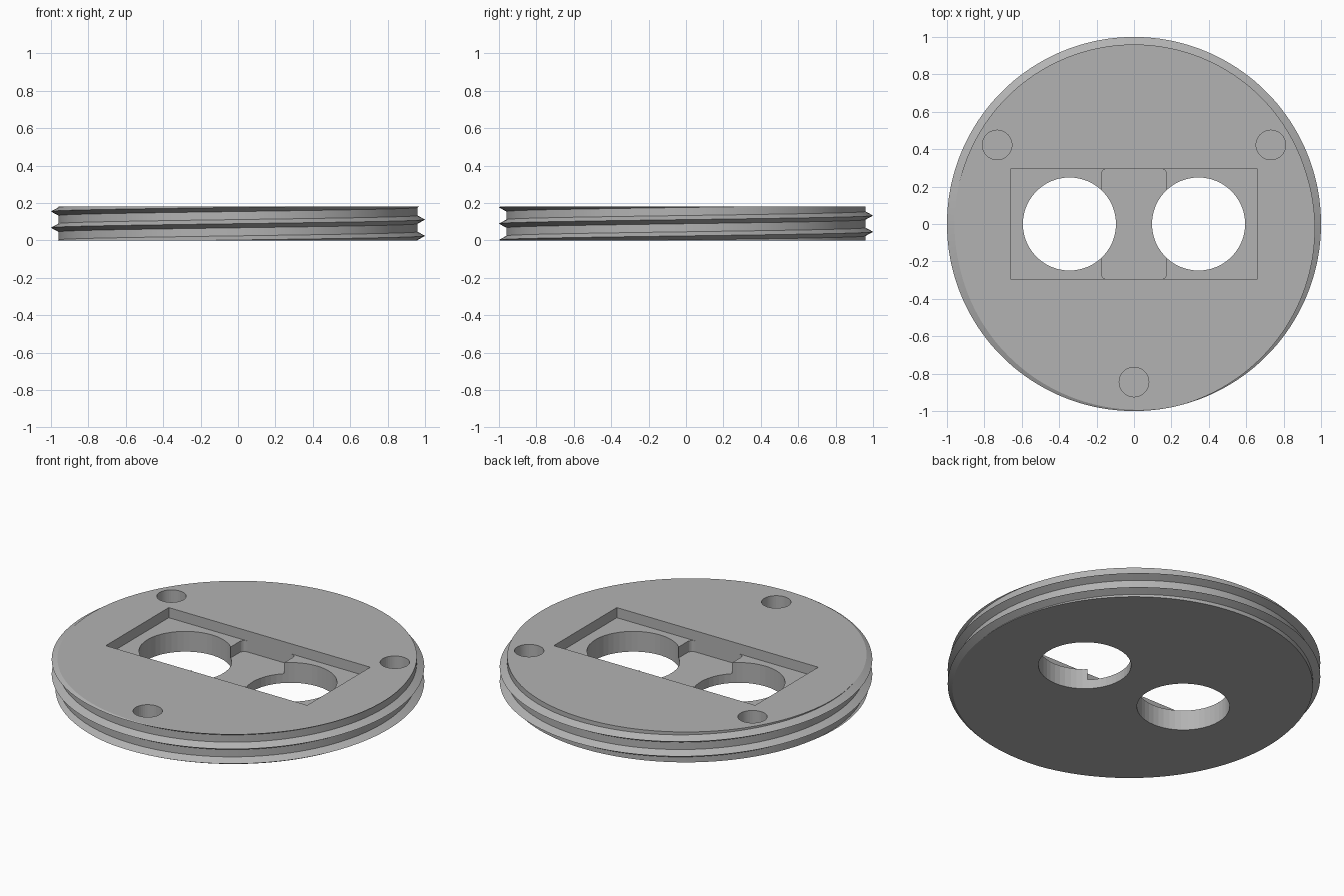
import bpy, bmesh, math

if "Cube" in bpy.data.objects:
    bpy.data.objects.remove(bpy.data.objects["Cube"], do_unlink=True)

HEIGHT, CORE, CREST = 0.18, 0.96, 1.0
PITCH, FLANK, START = 0.087, 0.022, 0.024
SEGMENTS = 180

grey = bpy.data.materials.new("plain_grey")
grey.use_nodes = True
colour = (0.45, 0.45, 0.45, 1)
grey.diffuse_color = colour
grey.node_tree.nodes["Principled BSDF"].inputs["Base Color"].default_value = colour


def add_object(name, bm):
    bmesh.ops.recalc_face_normals(bm, faces=bm.faces)
    mesh = bpy.data.meshes.new(name)
    bm.to_mesh(mesh)
    bm.free()
    mesh.materials.append(grey)
    obj = bpy.data.objects.new(name, mesh)
    bpy.context.collection.objects.link(obj)
    return obj


def threaded_disc():
    """Disc whose rim is a helical V thread, trimmed flat at top and bottom."""
    bm = bmesh.new()
    columns = []
    for i in range(SEGMENTS + 1):
        turn = i / SEGMENTS
        angle = math.tau * turn
        heights = [0]
        for k in range(-2, 4):
            crest = START + PITCH * (k + turn)
            heights += [crest - FLANK, crest, crest + FLANK]
        heights.append(HEIGHT)
        column = []
        for h in heights:
            z = min(max(h, 0), HEIGHT)
            # distance to the nearest crest decides the radius
            phase = (z - START) / PITCH - turn
            away = abs(phase - round(phase)) * PITCH
            r = CORE + (CREST - CORE) * max(0, 1 - away / FLANK)
            column.append(bm.verts.new((r * math.cos(angle), r * math.sin(angle), z)))
        columns.append(column)
    for a, b in zip(columns, columns[1:]):
        for j in range(len(a) - 1):
            bm.faces.new((a[j], b[j], b[j + 1], a[j + 1]))
    for row in (0, -1):
        bm.faces.new([c[row] for c in columns[:-1]])
    bmesh.ops.remove_doubles(bm, verts=bm.verts, dist=0.00005)
    bmesh.ops.dissolve_degenerate(bm, edges=bm.edges, dist=0.00001)
    return add_object("threaded_disc", bm)


def box_cutter(name, half_x, half_y, floor, corner=0):
    bm = bmesh.new()
    bmesh.ops.create_cube(bm, size=2)
    for v in bm.verts:
        v.co = (v.co.x * half_x, v.co.y * half_y, floor if v.co.z < 0 else 0.3)
    if corner:
        upright = [e for e in bm.edges if abs(e.verts[0].co.z - e.verts[1].co.z) > 0.1]
        bmesh.ops.bevel(bm, geom=upright, offset=corner, segments=5, profile=0.5, affect='EDGES')
    return add_object(name, bm)


def round_cutter(name, x, y, radius, floor, sides):
    bm = bmesh.new()
    bmesh.ops.create_cone(bm, cap_ends=True, segments=sides, radius1=radius,
                          radius2=radius, depth=1)
    bmesh.ops.translate(bm, verts=bm.verts, vec=(x, y, floor + 0.5))
    return add_object(name, bm)


disc = threaded_disc()

# Rectangular recess, deeper middle bay, two through holes, three blind holes
cutters = [box_cutter("recess_cutter", 0.66, 0.295, 0.12),
           box_cutter("middle_bay_cutter", 0.175, 0.295, 0.055, 0.03)]
for side in (-1, 1):
    cutters.append(round_cutter("through_hole_cutter", side * 0.345, 0, 0.249, -0.3, 48))
for degrees in (30, 150, 270):
    a = math.radians(degrees)
    cutters.append(round_cutter("blind_hole_cutter", 0.845 * math.cos(a),
                                0.845 * math.sin(a), 0.079, 0.06, 40))

bpy.context.view_layer.objects.active = disc
for cutter in cutters:
    cutter.hide_render = True
    mod = disc.modifiers.new("cut", 'BOOLEAN')
    mod.operation, mod.solver, mod.object = 'DIFFERENCE', 'EXACT', cutter
    bpy.ops.object.modifier_apply(modifier=mod.name)
    bpy.data.objects.remove(cutter, do_unlink=True)

# Smooth rim, crisp edges and faceted holes
bpy.ops.object.select_all(action='DESELECT')
disc.select_set(True)
bpy.ops.object.shade_smooth_by_angle(angle=math.radians(5))
